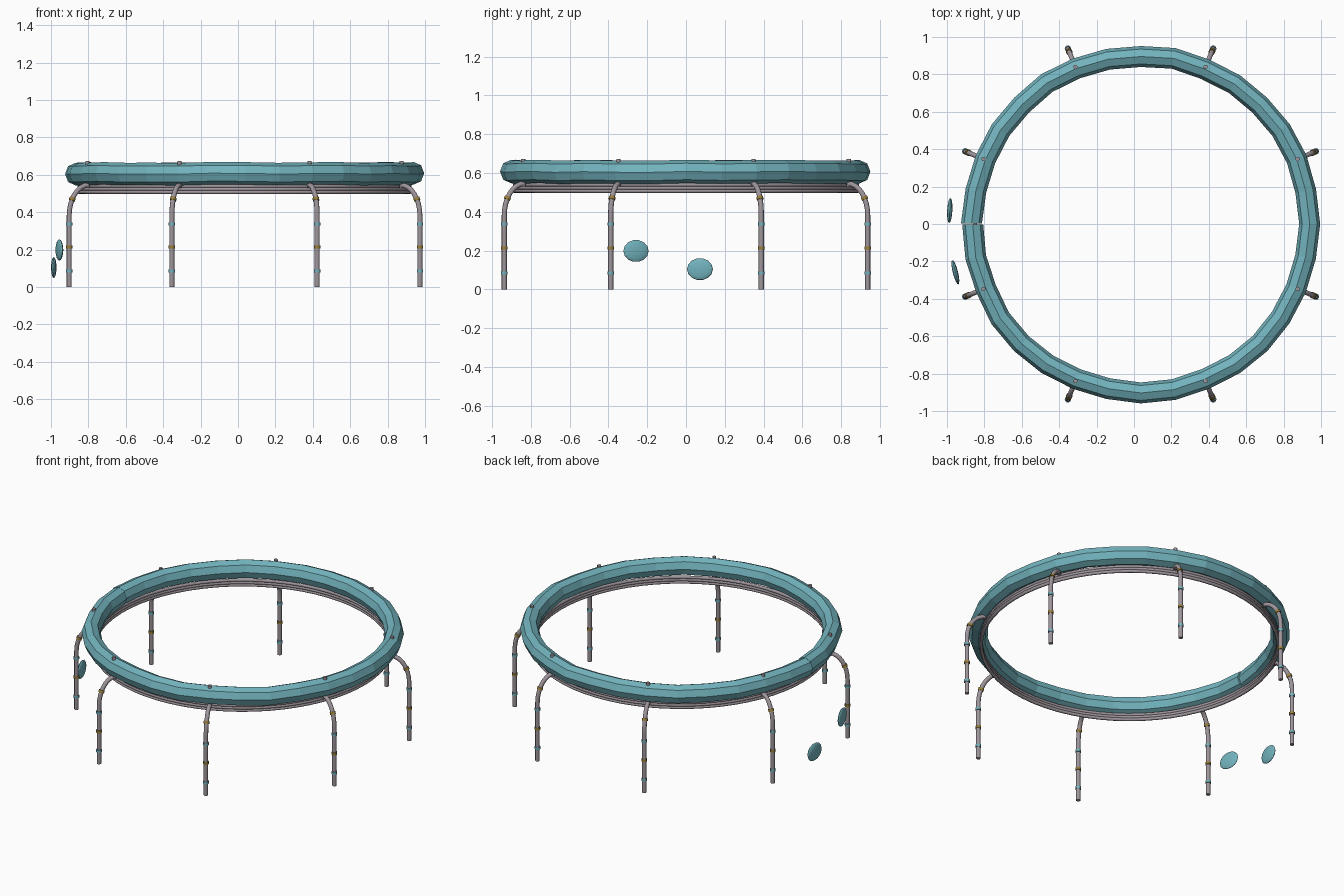
import bpy, bmesh, random
from math import sin, cos, pi, radians, hypot
from mathutils import Vector, Matrix

random.seed(4)
CENTRE = Vector((0.035, 0, 0))

old = bpy.data.objects.get("Cube")
if old:
    bpy.data.objects.remove(old, do_unlink=True)


def material(name, rgb, metallic=0.0):
    m = bpy.data.materials.new(name)
    m.use_nodes = True
    m.diffuse_color = (*rgb, 1)
    m.node_tree.nodes["Principled BSDF"].inputs["Base Color"].default_value = (*rgb, 1)
    return m


teal = material("teal", (0.17, 0.45, 0.51))
steel = material("steel grey", (0.34, 0.30, 0.33))
gold = material("gold", (0.32, 0.21, 0.04))


def finish(bm, name, mat, smooth=False):
    bmesh.ops.recalc_face_normals(bm, faces=bm.faces)
    mesh = bpy.data.meshes.new(name)
    bm.to_mesh(mesh)
    bm.free()
    mesh.materials.append(mat)
    obj = bpy.data.objects.new(name, mesh)
    bpy.context.collection.objects.link(obj)
    if smooth:
        bpy.ops.object.select_all(action="DESELECT")
        obj.select_set(True)
        bpy.context.view_layer.objects.active = obj
        bpy.ops.object.shade_smooth_by_angle(angle=radians(50))
    return obj


def skin(bm, rings, closed=False):
    """Bridge a list of vertex rings, capping the ends when open."""
    loops = [[bm.verts.new(p) for p in ring] for ring in rings]
    n = len(loops[0])
    pairs = list(zip(loops, loops[1:]))
    if closed:
        pairs.append((loops[-1], loops[0]))
    else:
        bm.faces.new(loops[0])
        bm.faces.new(loops[-1])
    for a, b in pairs:
        for i in range(n):
            j = (i + 1) % n
            bm.faces.new((a[i], a[j], b[j], b[i]))


def hoop_section(angle, radius, z, half_w, half_h, sides):
    section = []
    for i in range(sides):
        t = 2 * pi * i / sides
        r = radius + half_w * cos(t)
        section.append(CENTRE + Vector((r * cos(angle), r * sin(angle), z + half_h * sin(t))))
    return section


# Faceted, slightly uneven padded ring, with a narrow seam on one side
bm = bmesh.new()
sections = []
SEGMENTS = 32
for k in range(SEGMENTS + 1):
    angle = -pi + 0.003 + (2 * pi - 0.006) * k / SEGMENTS
    sections.append(hoop_section(angle, 0.900 + random.uniform(-0.005, 0.005),
                                 0.606 + random.uniform(-0.003, 0.003),
                                 0.056, 0.060, 8))
skin(bm, sections)
finish(bm, "padded_ring", teal)

# Three stacked steel hoops beneath the padding
for n, z in enumerate((0.507, 0.523, 0.539)):
    bm = bmesh.new()
    skin(bm, [hoop_section(2 * pi * k / 64, 0.884, z, 0.010, 0.010, 8) for k in range(64)], True)
    finish(bm, f"support_hoop_{n + 1}", steel, True)


# Leg centre line in the radial plane: straight post, then a quarter bend inward
def bend(t):
    return Vector((0.905 + 0.110 * cos(t), 0, 0.38 + 0.165 * sin(t)))


def bend_direction(t):
    return Vector((-0.110 * sin(t), 0, 0.165 * cos(t))).normalized()


UP = Vector((0, 0, 1))
SIDE = Vector((0, 1, 0))
leg_path = [(Vector((1.015, 0, 0)), UP)]
leg_path += [(bend(pi / 2 * i / 8), bend_direction(pi / 2 * i / 8)) for i in range(9)]


def tube(path, radius, place, name, mat, sides=10):
    bm = bmesh.new()
    rings = []
    for point, direction in path:
        across = SIDE.cross(direction)
        rings.append([place @ (point + radius * (cos(2 * pi * i / sides) * across
                                                  + sin(2 * pi * i / sides) * SIDE))
                      for i in range(sides)])
    skin(bm, rings)
    finish(bm, name, mat, True)


def band_path(point, direction):
    return [(point + direction * d, direction) for d in (-0.008, 0.008)]


bend_band = radians(33)
for k in range(8):
    place = Matrix.Translation(CENTRE) @ Matrix.Rotation(radians(22.5 + 45 * k), 4, "Z")
    tube(leg_path, 0.0135, place, f"leg_{k + 1}", steel)
    # Coloured bands around the post
    for label, z, mat in (("lower_teal", 0.085, teal), ("middle_gold", 0.213, gold),
                          ("upper_teal", 0.338, teal)):
        tube(band_path(Vector((1.015, 0, z)), UP), 0.0175, place, f"{label}_band_{k + 1}", mat)
    tube(band_path(bend(bend_band), bend_direction(bend_band)), 0.0175, place,
         f"bend_gold_band_{k + 1}", gold)
    # Bolt running up through the padding
    tube([(Vector((0.909, 0, z)), UP) for z in (0.53, 0.673)], 0.012, place,
         f"bolt_{k + 1}", steel, 8)


# Two loose lens-shaped pads beside the frame
def pad(name, location, turn):
    bm = bmesh.new()
    bmesh.ops.create_uvsphere(bm, u_segments=14, v_segments=8, radius=1)
    shape = (Matrix.Translation(location) @ Matrix.Rotation(turn, 4, "Z")
             @ Matrix.Diagonal((0.014, 0.067, 0.057, 1)) @ Matrix.Rotation(pi / 2, 4, "Y"))
    bmesh.ops.transform(bm, matrix=shape, verts=bm.verts)
    finish(bm, name, teal)


pad("front_loose_pad", (-0.955, -0.258, 0.198), radians(14))
pad("back_loose_pad", (-0.985, 0.072, 0.104), radians(-3))
